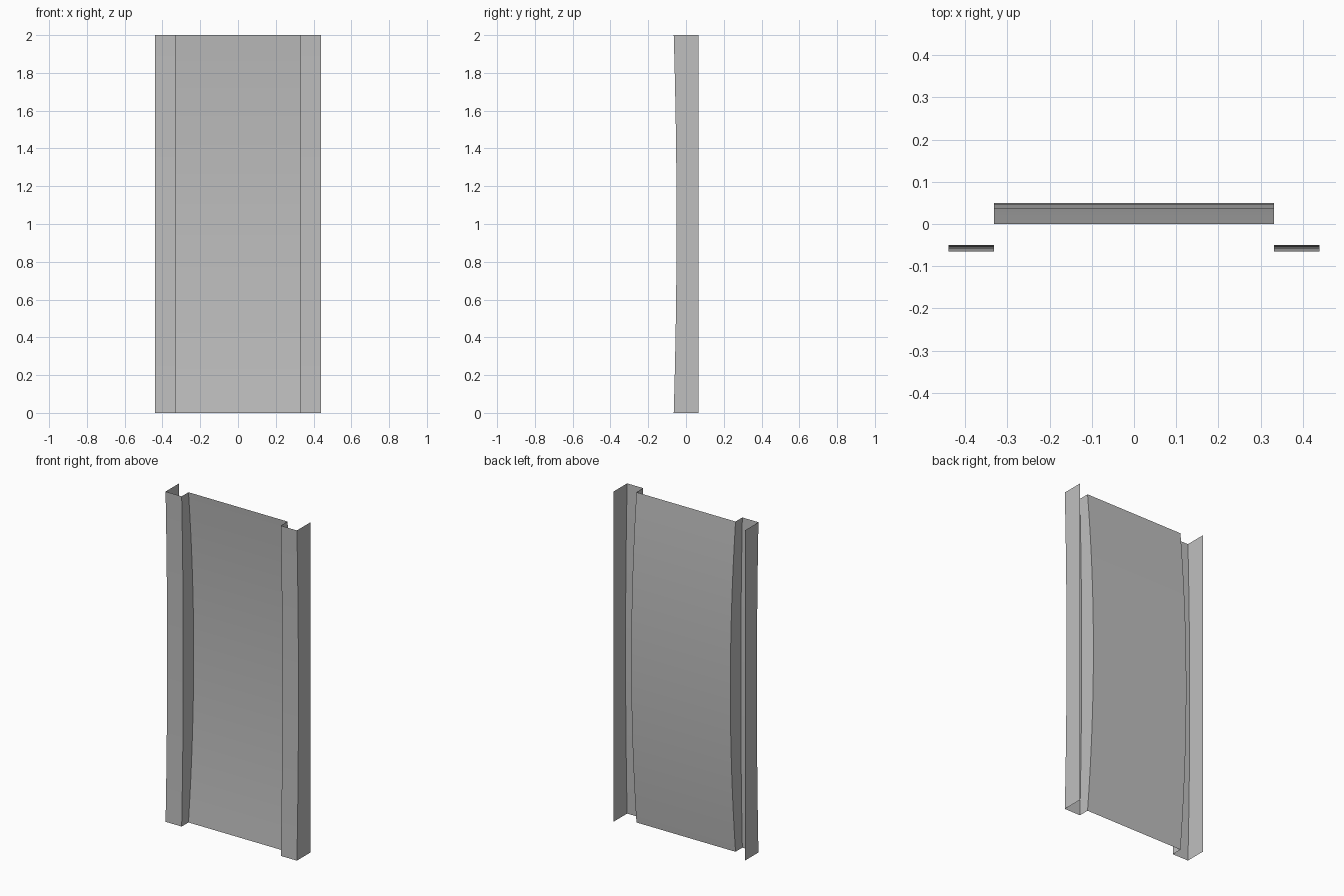
import bpy
import bmesh

cube = bpy.data.objects.get("Cube")
if cube:
    bpy.data.objects.remove(cube, do_unlink=True)

HEIGHT, STEPS = 2.0, 16
OUTER_X, INNER_X = 0.44, 0.332
FRONT_Y, BACK_Y = -0.065, 0.065

steel = bpy.data.materials.new("grey_steel")
steel.use_nodes = True
colour = (0.52, 0.52, 0.52, 1)
steel.diffuse_color = colour
steel.node_tree.nodes["Principled BSDF"].inputs["Base Color"].default_value = colour


def bowed(start, depth):
    """Front-to-back position along the height, bowed back at mid height."""
    return lambda t: start + depth * (1 - (2 * t - 1) ** 2)


def straight(y):
    return lambda t: y


flange_y = bowed(FRONT_Y, 0.015)
panel_y = bowed(0.0, 0.05)


def strip(name, x1, y1, x2, y2):
    """Thin sheet running the full height between two edge lines."""
    bm = bmesh.new()
    rows = []
    for i in range(STEPS + 1):
        t = i / STEPS
        rows.append([bm.verts.new((x1, y1(t), HEIGHT * t)),
                     bm.verts.new((x2, y2(t), HEIGHT * t))])
    for low, high in zip(rows, rows[1:]):
        bm.faces.new((low[0], low[1], high[1], high[0]))
    mesh = bpy.data.meshes.new(name)
    bm.to_mesh(mesh)
    bm.free()
    mesh.materials.append(steel)
    obj = bpy.data.objects.new(name, mesh)
    bpy.context.collection.objects.link(obj)
    for face in mesh.polygons:
        face.use_smooth = True
    return obj


# Recessed, bowed centre panel
strip("centre_panel", -INNER_X, panel_y, INNER_X, panel_y)

# Folded channel on each side: inner web, front flange, outer wall
for side, s in (("left", 1), ("right", -1)):
    folds = [
        ("inner_web", INNER_X, panel_y, INNER_X, flange_y),
        ("front_flange", INNER_X, flange_y, OUTER_X, flange_y),
        ("outer_wall", OUTER_X, flange_y, OUTER_X, straight(BACK_Y)),
    ]
    for part, xa, ya, xb, yb in folds:
        ends = (xa, ya, xb, yb) if s > 0 else (-xb, yb, -xa, ya)
        strip(side + "_" + part, *ends)
